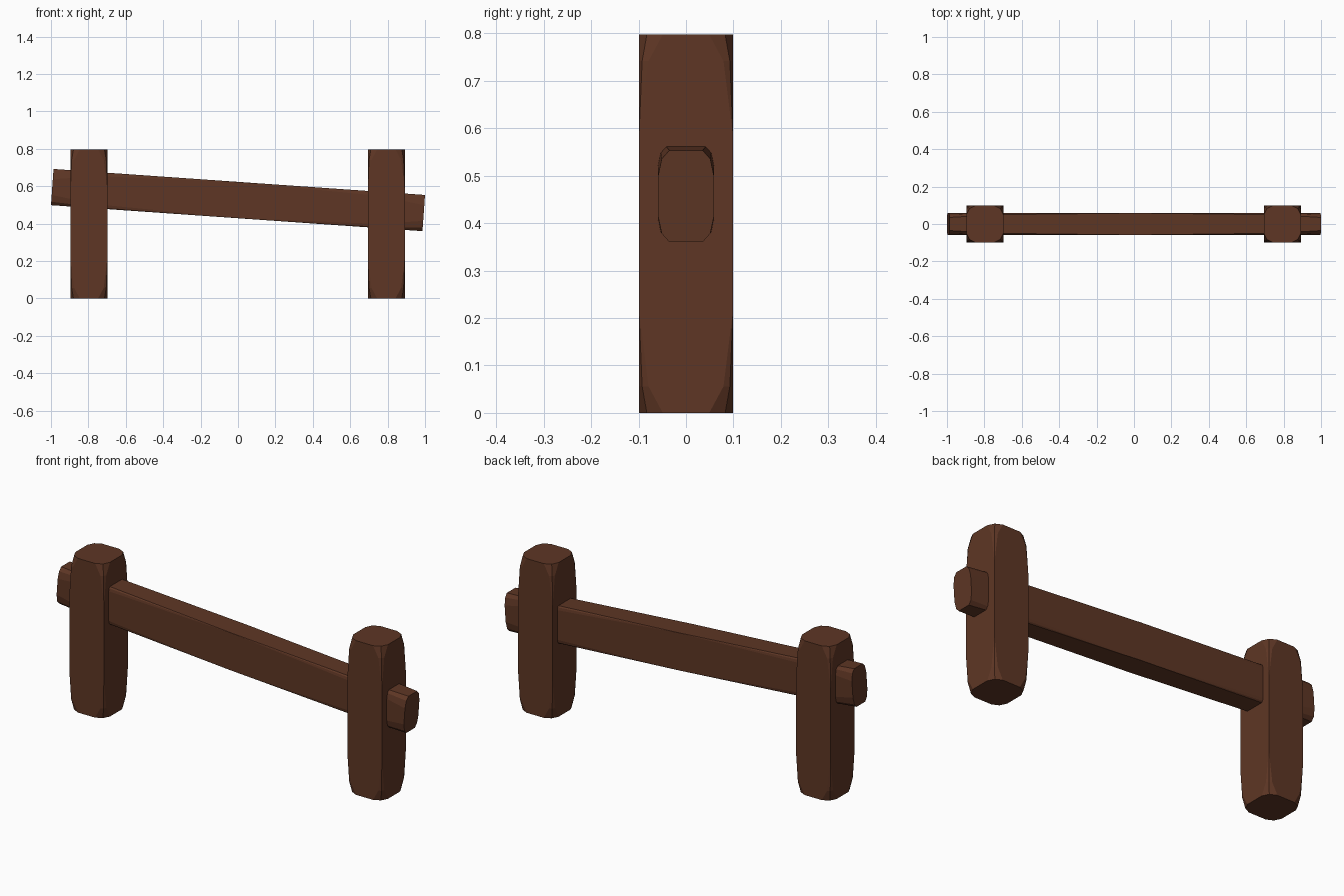
import bpy, bmesh, math
from mathutils import Matrix

cube = bpy.data.objects.get("Cube")
if cube:
    bpy.data.objects.remove(cube, do_unlink=True)

wood = bpy.data.materials.new("dark_brown_wood")
wood.use_nodes = True
color = (0.112, 0.037, 0.018, 1)
wood.diffuse_color = color
bsdf = wood.node_tree.nodes["Principled BSDF"]
bsdf.inputs["Base Color"].default_value = color
bsdf.inputs["Roughness"].default_value = 0.9


def section(hx, hy, cx, cy):
    """Rectangle outline with each corner whittled by a two-step cut."""
    quarter = [(hx, hy - cy), (hx - 0.33 * cx, hy - 0.33 * cy), (hx - cx, hy)]
    pts = []
    for sx, sy in ((1, 1), (-1, 1), (-1, -1), (1, -1)):
        corner = [(sx * x, sy * y) for x, y in quarter]
        pts += corner if sx * sy > 0 else corner[::-1]
    return pts


def hewn_timber(name, hx, hy, length, cut, fades, matrix):
    """Timber along local z; corner cuts are deepest at the ends and fade inward."""
    stations = [(t, f) for t, f in fades]
    stations += [(1 - t, f) for t, f in reversed(fades) if t < 0.5]
    bm = bmesh.new()
    rings = []
    for t, f in stations:
        outline = section(hx, hy, cut[0] * f, cut[1] * f)
        rings.append([bm.verts.new((x, y, (t - 0.5) * length)) for x, y in outline])
    for a, b in zip(rings, rings[1:]):
        for i in range(len(a)):
            j = (i + 1) % len(a)
            bm.faces.new((a[i], a[j], b[j], b[i]))
    bm.faces.new(rings[0][::-1])
    bm.faces.new(rings[-1])
    bmesh.ops.recalc_face_normals(bm, faces=bm.faces)
    mesh = bpy.data.meshes.new(name)
    bm.to_mesh(mesh)
    bm.free()
    mesh.materials.append(wood)
    obj = bpy.data.objects.new(name, mesh)
    obj.matrix_world = matrix
    bpy.context.collection.objects.link(obj)


# Upright posts
height = 0.797
for name, x in (("right_post", -0.797), ("left_post", 0.793)):
    hewn_timber(name, 0.099, 0.099, height, (0.05, 0.05),
                [(0, 1), (0.07, 0.4), (0.26, 0.02)],
                Matrix.Translation((x, 0, height / 2)))

# Sloping crossbar passing through both posts
tilt = Matrix.Rotation(math.radians(90 + 4), 4, "Y")
hewn_timber("crossbar", 0.097, 0.059, 1.991, (0.055, 0.024),
            [(0, 1), (0.12, 0.4), (0.5, 0.02)],
            Matrix.Translation((0, 0, 0.526)) @ tilt)
